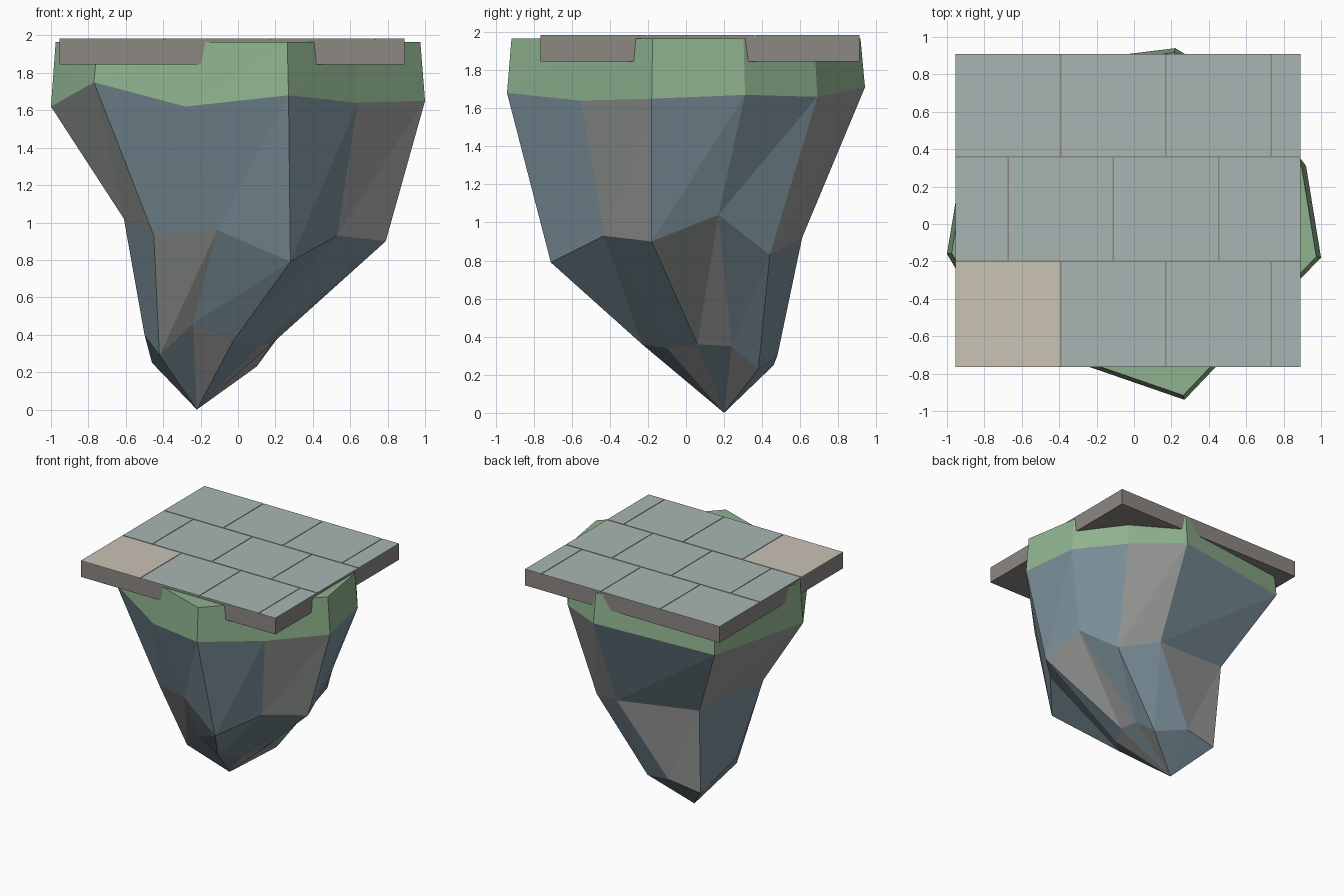
import bpy, bmesh

cube = bpy.data.objects.get("Cube")
if cube:
    bpy.data.objects.remove(cube, do_unlink=True)


def material(name, srgb):
    linear = [((c + 0.055) / 1.055) ** 2.4 for c in srgb] + [1.0]
    mat = bpy.data.materials.new(name)
    mat.use_nodes = True
    mat.diffuse_color = linear
    shader = next(n for n in mat.node_tree.nodes if n.type == "BSDF_PRINCIPLED")
    shader.inputs["Base Color"].default_value = linear
    shader.inputs["Roughness"].default_value = 0.9
    return mat


blue_rock = material("blue grey rock", (0.49, 0.57, 0.61))
pale_rock = material("pale grey rock", (0.60, 0.61, 0.60))
grass = material("grass green", (0.56, 0.70, 0.56))
mortar = material("brown grey stone", (0.55, 0.53, 0.51))
tile_grey = material("pale tile", (0.66, 0.71, 0.70))
tile_tan = material("tan tile", (0.79, 0.76, 0.71))


def finish(name, bm, materials):
    bmesh.ops.recalc_face_normals(bm, faces=bm.faces)
    mesh = bpy.data.meshes.new(name)
    bm.to_mesh(mesh)
    bm.free()
    for mat in materials:
        mesh.materials.append(mat)
    obj = bpy.data.objects.new(name, mesh)
    bpy.context.scene.collection.objects.link(obj)
    return obj


def box(name, low, high, mat):
    bm = bmesh.new()
    bmesh.ops.create_cube(bm, size=1)
    for v in bm.verts:
        v.co = [low[k] if v.co[k] < 0 else high[k] for k in range(3)]
    return finish(name, bm, [mat])


def bridge(bm, upper, lower, pale=()):
    """Triangles between two rings; columns listed in pale use the second material."""
    count = len(upper)
    for i in range(count):
        j = (i + 1) % count
        for corners in ((upper[i], lower[i], upper[j]), (upper[j], lower[i], lower[j])):
            face = bm.faces.new(corners)
            face.material_index = 1 if i in pale else 0


# Outline rings of the floating rock, counter-clockwise from the front
shoulder = [(.27, -.94, 1.68), (.64, -.55, 1.64), (1, -.18, 1.65), (.92, .31, 1.67),
            (.64, .69, 1.66), (.22, .94, 1.71), (-.84, .81, 1.67), (-1, -.16, 1.62),
            (-.77, -.55, 1.75), (-.28, -.75, 1.62)]
waist = [(.28, -.71, .79), (.53, -.43, .93), (.79, -.18, .9), (.73, .17, 1.04),
         (.54, .44, .83), (.23, .61, .92), (-.49, .52, .99), (-.61, -.18, 1.02),
         (-.45, -.43, .93), (-.11, -.57, .96)]
ankle = [(-.03, -.23, .36), (.11, -.1, .34), (.19, .06, .36), (.18, .24, .35),
         (.1, .38, .23), (-.17, .48, .3), (-.46, .46, .25), (-.5, .03, .4),
         (-.42, -.09, .29), (-.24, -.2, .46)]

# Rock body, tapering to a tip
bm = bmesh.new()
rings = [[bm.verts.new(p) for p in ring] for ring in (shoulder, waist, ankle)]
bridge(bm, rings[0], rings[1], pale=(1, 4, 6, 7))
bridge(bm, rings[1], rings[2], pale=(2, 5, 8))
tip = bm.verts.new((-.22, .2, 0))
for i, vert in enumerate(rings[2]):
    face = bm.faces.new((vert, tip, rings[2][(i + 1) % len(rings[2])]))
    face.material_index = 1 if i in (1, 3, 9) else 0
bm.faces.new(rings[0])
finish("rock_body", bm, [blue_rock, pale_rock])

# Grass band around the top of the rock
bm = bmesh.new()
lower = [bm.verts.new(p) for p in shoulder]
upper = [bm.verts.new((x * .975, y * .975, 1.965)) for x, y, z in shoulder]
bridge(bm, upper, lower)
bm.faces.new(upper)
finish("grass_band", bm, [grass])

# Paving slab
left, right, top = -.955, .89, 1.985
rows = [-.765, -.2, .36, .91]
box("paving_slab", (left, rows[0], 1.845), (right, rows[-1], top - .004), mortar)

# Staggered paving tiles with narrow joints
tile_length, joint = .563, .004
for r in range(3):
    start = left - (tile_length / 2 if r == 1 else 0)
    column = 0
    while start < right:
        x0, x1 = max(start, left), min(start + tile_length, right)
        low_x = x0 + (joint if x0 > left else 0)
        high_x = x1 - (joint if x1 < right else 0)
        low_y = rows[r] + (joint if r > 0 else 0)
        high_y = rows[r + 1] - (joint if r < 2 else 0)
        is_tan = r == 0 and column == 0
        box(f"tile_{r + 1}_{column + 1}", (low_x, low_y, top - .006), (high_x, high_y, top),
            tile_tan if is_tan else tile_grey)
        start += tile_length
        column += 1
